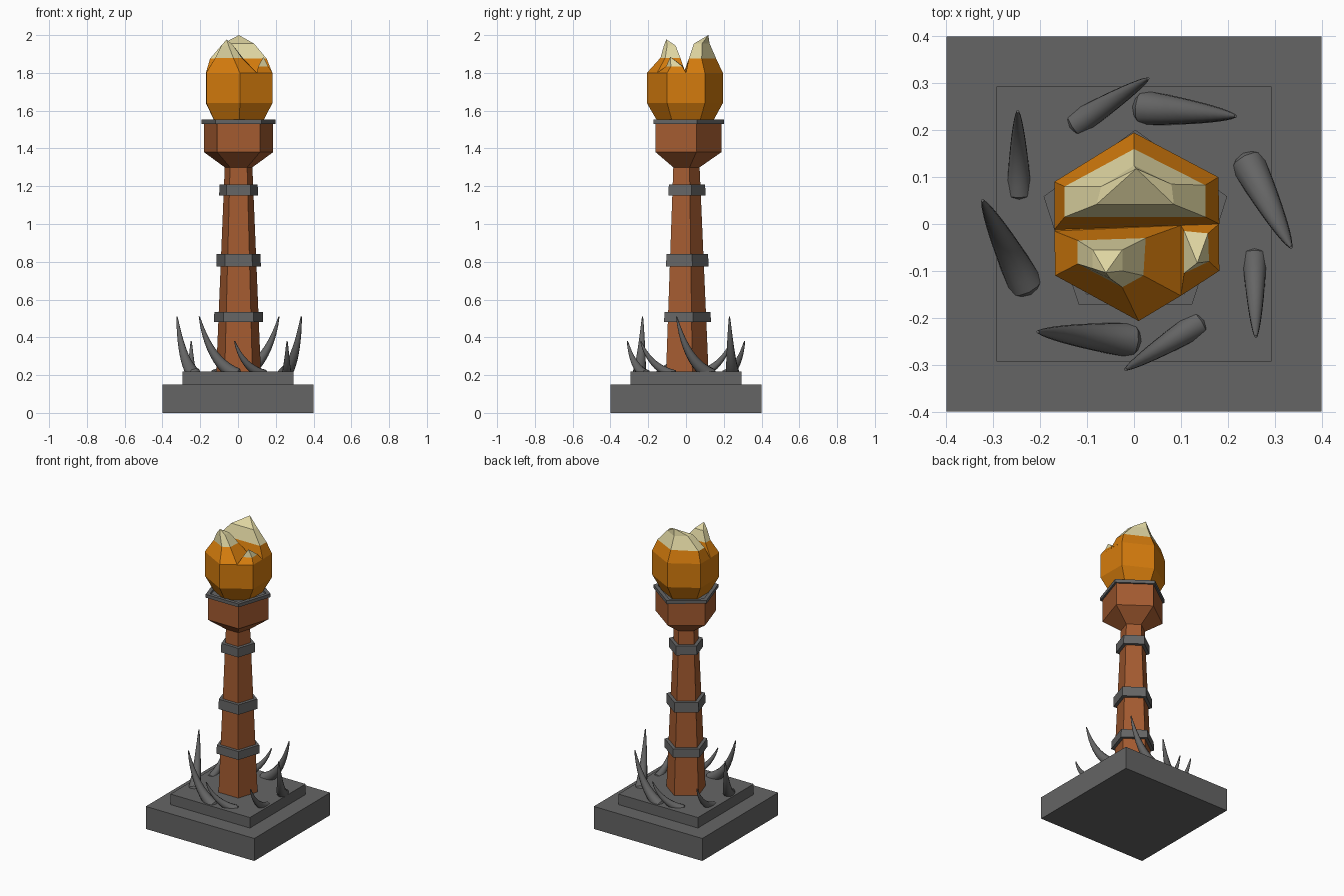
import bpy, bmesh, math
from mathutils import Vector, Matrix

if "Cube" in bpy.data.objects:
    bpy.data.objects.remove(bpy.data.objects["Cube"], do_unlink=True)


def make_material(name, color):
    mat = bpy.data.materials.new(name)
    mat.use_nodes = True
    mat.diffuse_color = (*color, 1)
    mat.node_tree.nodes["Principled BSDF"].inputs["Base Color"].default_value = (*color, 1)
    return mat


STONE = make_material("dark grey stone", (0.13, 0.13, 0.13))
BROWN = make_material("rust brown", (0.37, 0.105, 0.03))
ORANGE = make_material("flame orange", (0.66, 0.20, 0.004))
CREAM = make_material("pale flame tip", (0.74, 0.67, 0.36))


def loft(name, rings, mats, cap_start=True, cap_end=True, split_z=None):
    """Skin a list of equal-sized rings; a one-point ring closes to a tip."""
    bm = bmesh.new()
    loops = [[bm.verts.new(p) for p in ring] for ring in rings]
    for a, b in zip(loops, loops[1:]):
        n = len(a)
        for i in range(n):
            j = (i + 1) % n
            if len(b) == 1:
                bm.faces.new((a[i], a[j], b[0]))
            else:
                bm.faces.new((a[i], a[j], b[j], b[i]))
    if cap_start:
        bm.faces.new(loops[0][::-1])
    if cap_end and len(loops[-1]) > 2:
        bm.faces.new(loops[-1])
    bmesh.ops.recalc_face_normals(bm, faces=bm.faces[:])
    if split_z is not None:
        for f in bm.faces:
            f.material_index = int(f.calc_center_median().z > split_z)
    mesh = bpy.data.meshes.new(name)
    bm.to_mesh(mesh)
    bm.free()
    for m in mats:
        mesh.materials.append(m)
    obj = bpy.data.objects.new(name, mesh)
    bpy.context.collection.objects.link(obj)
    return obj


def polygon(sides, radius, z, turn=90, center=(0, 0)):
    angles = [math.radians(turn) + math.tau * i / sides for i in range(sides)]
    return [Vector((center[0] + radius * math.cos(a),
                    center[1] + radius * math.sin(a), z)) for a in angles]


def pillar(name, profile, mat, sides=5, **kw):
    return loft(name, [polygon(sides, r, z, **kw) for r, z in profile], [mat])


# Stepped square plinth
R2 = math.sqrt(2)
pillar("plinth_base", [(0.4 * R2, 0), (0.4 * R2, 0.15)], STONE, 4, turn=45)
pillar("plinth_step", [(0.293 * R2, 0.15), (0.293 * R2, 0.22)], STONE, 4, turn=45)

# Five-sided column with a flared head
AXIS = (0.003, -0.005)
pillar("column", [(0.125, 0.2), (0.077, 1.30), (0.192, 1.38), (0.192, 1.53)],
       BROWN, center=AXIS)
pillar("head_rim", [(0.206, 1.53), (0.206, 1.552), (0.178, 1.552), (0.178, 1.538)],
       STONE, center=AXIS)
for i, (r, z, h) in enumerate([(0.137, 0.48, 0.055), (0.124, 0.775, 0.065),
                               (0.108, 1.15, 0.06)]):
    pillar(f"column_band_{i + 1}", [(r, z), (r * 0.985, z + h)], STONE, center=AXIS)

# Six-sided flame bulb
HEX = [(-0.17, 0.09), (-0.168, -0.11), (0.01, -0.207),
       (0.182, -0.1), (0.18, 0.1), (0, 0.195)]
loft("flame_bulb", [[(x * s, y * s, z) for x, y in HEX]
                    for s, z in [(0.72, 1.54), (1, 1.64), (1, 1.8)]], [ORANGE])


def flame_tongue(name, sections, tip, split_z):
    rings = [[(x, y, z) for x, y in pts] for z, pts in sections] + [[tip]]
    loft(name, rings, [ORANGE, CREAM], cap_start=False, split_z=split_z)


# Three pointed tongues, pale above the first section
flame_tongue("flame_tongue_large", [
    (1.80, [(-0.17, -0.012), (0.182, 0), (0.18, 0.1), (0, 0.195), (-0.17, 0.09)]),
    (1.875, [(-0.148, 0.015), (0.152, 0.015), (0.152, 0.083), (0, 0.16), (-0.148, 0.08)]),
    (1.955, [(-0.08, 0.042), (0.085, 0.042), (0.08, 0.085), (0, 0.125), (-0.07, 0.08)]),
], (0.005, 0.118, 2.0), 1.875)
flame_tongue("flame_tongue_medium", [
    (1.80, [(-0.17, -0.015), (-0.168, -0.11), (0.01, -0.207), (0.1, -0.153), (0.1, -0.003)]),
    (1.88, [(-0.12, -0.035), (-0.12, -0.085), (-0.025, -0.135), (0.02, -0.11), (0.025, -0.03)]),
    (1.945, [(-0.088, -0.055), (-0.088, -0.095), (-0.05, -0.117), (-0.025, -0.1), (-0.025, -0.055)]),
], (-0.06, -0.104, 1.977), 1.88)
flame_tongue("flame_tongue_small", [
    (1.80, [(0.1, -0.153), (0.182, -0.1), (0.181, 0), (0.1, -0.003)]),
    (1.835, [(0.107, -0.105), (0.16, -0.08), (0.158, -0.02), (0.107, -0.015)]),
], (0.135, -0.083, 1.885), 1.835)


def thorn(name, base, tip, height, radius, steps=10, sides=10):
    """A tapered horn curving up from base to tip."""
    p0 = Vector((*base, 0.2))
    p2 = Vector((*tip, height))
    p1 = p0.lerp(p2, 0.72)
    p1.z = 0.2 + (height - 0.2) * 0.23
    rings = []
    for i in range(steps + 1):
        t = i / steps
        center = p0.lerp(p1, t).lerp(p1.lerp(p2, t), t)
        facing = (p1 - p0).lerp(p2 - p1, t).to_track_quat('Z', 'Y')
        r = radius * (1 - t) ** 0.85 + 0.003
        if i == 0:
            # Rounded root
            back = center - facing @ Vector((0, 0, radius * 0.5))
            rings.append([back + facing @ p for p in polygon(sides, r * 0.6, 0)])
        rings.append([center + facing @ p for p in polygon(sides, r, 0)])
    obj = loft(name, rings, [STONE])
    bpy.ops.object.select_all(action='DESELECT')
    obj.select_set(True)
    bpy.context.view_layer.objects.active = obj
    bpy.ops.object.shade_smooth_by_angle(angle=math.radians(40))


# Ring of thorns: four shapes, each repeated half a turn round
THORNS = [((-0.125, 0.213), (0.03, 0.31), 0.38, 0.027),
          ((0.02, 0.248), (0.217, 0.23), 0.51, 0.036),
          ((0.243, 0.13), (0.335, -0.05), 0.51, 0.036),
          ((0.257, -0.065), (0.26, -0.24), 0.38, 0.025)]
for i, (base, tip, height, radius) in enumerate(THORNS):
    for side, s in (("back", 1), ("front", -1)):
        shift = 0.012 if s < 0 else 0
        thorn(f"thorn_{side}_{i + 1}", (base[0] * s + shift, base[1] * s),
              (tip[0] * s + shift, tip[1] * s), height, radius)
